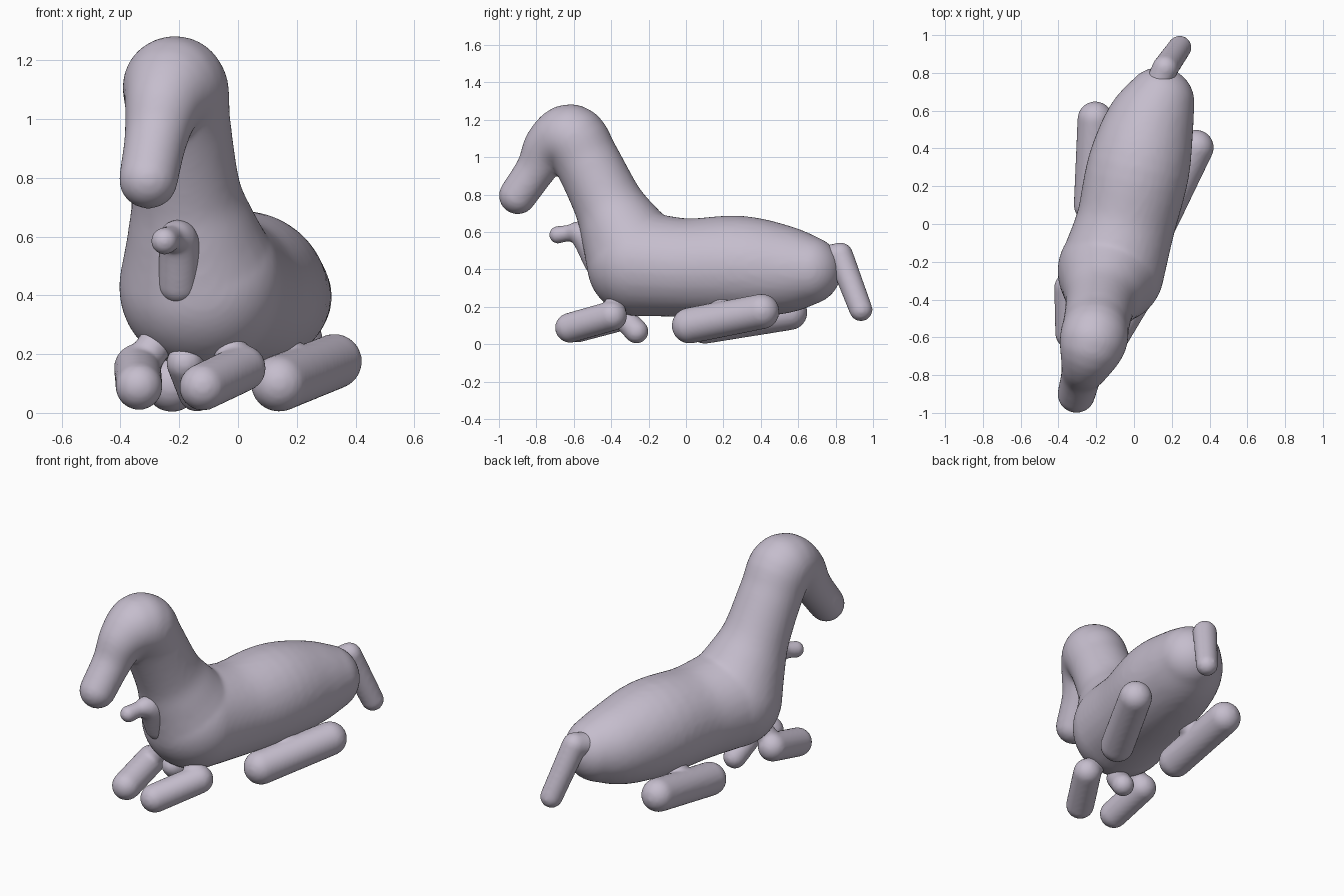
import bpy, bmesh
from mathutils import Vector

if "Cube" in bpy.data.objects:
    bpy.data.objects.remove(bpy.data.objects["Cube"])

clay = bpy.data.materials.new("pale lilac grey")
clay.diffuse_color = (0.56, 0.51, 0.61, 1)
clay.use_nodes = True
clay.node_tree.nodes["Principled BSDF"].inputs["Base Color"].default_value = clay.diffuse_color


def spline(pts, steps):
    """Catmull-Rom samples through (x, y, z, radius) points."""
    p = [Vector(q) for q in pts]
    p = [2 * p[0] - p[1]] + p + [2 * p[-1] - p[-2]]
    out = []
    for i in range(1, len(p) - 2):
        a, b, c, d = p[i - 1:i + 3]
        for s in range(steps):
            t = s / steps
            out.append(0.5 * (2 * b + (c - a) * t + (2 * a - 5 * b + 4 * c - d) * t * t
                              + (3 * b - a - 3 * c + d) * t ** 3))
    return out + [p[-2]]


def add_limb(bm, pts, steps):
    """Hull each neighbouring pair of balls along the path."""
    path = spline(pts, steps) if steps > 1 else [Vector(q) for q in pts]
    for pair in zip(path, path[1:]):
        part = bmesh.new()
        for q in pair:
            ball = bmesh.ops.create_icosphere(part, subdivisions=4, radius=q[3])
            bmesh.ops.translate(part, verts=ball["verts"], vec=q[:3])
        hull = bmesh.ops.convex_hull(part, input=part.verts[:])
        loose = [g for g in set(hull["geom_interior"] + hull["geom_unused"])
                 if isinstance(g, bmesh.types.BMVert)]
        bmesh.ops.delete(part, geom=loose, context="VERTS")
        tmp = bpy.data.meshes.new("tmp")
        part.to_mesh(tmp)
        part.free()
        bm.from_mesh(tmp)
        bpy.data.meshes.remove(tmp)


def sculpt(name, limbs, steps=5, voxel=0.012, smooth=4):
    """Fuse the limbs into one smooth skin."""
    bm = bmesh.new()
    for pts in limbs:
        add_limb(bm, pts, steps)
    mesh = bpy.data.meshes.new(name)
    bm.to_mesh(mesh)
    bm.free()
    mesh.materials.append(clay)
    ob = bpy.data.objects.new(name, mesh)
    bpy.context.collection.objects.link(ob)
    rm = ob.modifiers.new("fuse", "REMESH")
    rm.mode = "VOXEL"
    rm.voxel_size = voxel
    rm.use_smooth_shade = True
    sm = ob.modifiers.new("soften", "SMOOTH")
    sm.factor = 0.5
    sm.iterations = smooth
    return ob


# Rump, chest, neck and drooping head
rump = [(-0.12, -0.25, 0.43, 0.28), (-0.045, 0.0, 0.41, 0.263), (0.02, 0.28, 0.415, 0.272),
        (0.075, 0.5, 0.40, 0.238), (0.135, 0.645, 0.395, 0.185)]
neck = [(-0.125, -0.25, 0.43, 0.28), (-0.15, -0.33, 0.58, 0.228), (-0.175, -0.41, 0.74, 0.187),
        (-0.2, -0.53, 0.98, 0.175), (-0.215, -0.615, 1.105, 0.178),
        (-0.25, -0.73, 1.06, 0.135), (-0.278, -0.8, 0.94, 0.108), (-0.305, -0.9, 0.795, 0.1)]
sculpt("body", [rump, neck], smooth=8)

# Tail
sculpt("tail", [[(0.12, 0.72, 0.45, 0.07), (0.165, 0.825, 0.475, 0.069),
                 (0.242, 0.935, 0.185, 0.062)]], steps=1)

# Small curled nub on the chest
sculpt("chest_nub", [[(-0.25, -0.685, 0.585, 0.046), (-0.225, -0.62, 0.594, 0.045),
                      (-0.2, -0.55, 0.582, 0.068), (-0.2, -0.475, 0.44, 0.071)]], voxel=0.009)

# Folded legs: foot end, upper end, and a joint tucked into the body
legs = {
    "hind_leg_right": [(0.14, 0.02, 0.1, 0.096), (0.328, 0.405, 0.175, 0.094)],
    "hind_leg_left": [(-0.225, 0.1, 0.097, 0.094), (-0.205, 0.555, 0.17, 0.094)],
    "front_leg_right": [(-0.12, -0.62, 0.088, 0.08), (0.015, -0.395, 0.152, 0.08)],
    "front_leg_left": [(-0.337, -0.58, 0.09, 0.08), (-0.342, -0.335, 0.155, 0.08)],
    "belly_nub": [(-0.14, -0.265, 0.068, 0.064), (-0.18, -0.36, 0.17, 0.064)],
}
joints = {
    "hind_leg_right": [(0.21, 0.17, 0.14, 0.06), (0.13, 0.22, 0.25, 0.06)],
    "hind_leg_left": [(-0.215, 0.3, 0.135, 0.06), (-0.11, 0.3, 0.25, 0.06)],
    "front_leg_right": [(0.0, -0.41, 0.15, 0.06), (-0.04, -0.36, 0.24, 0.06)],
    "front_leg_left": [(-0.34, -0.36, 0.15, 0.06), (-0.27, -0.33, 0.25, 0.06)],
}
for name, pts in legs.items():
    sculpt(name, [pts] + ([joints[name]] if name in joints else []), steps=1)
